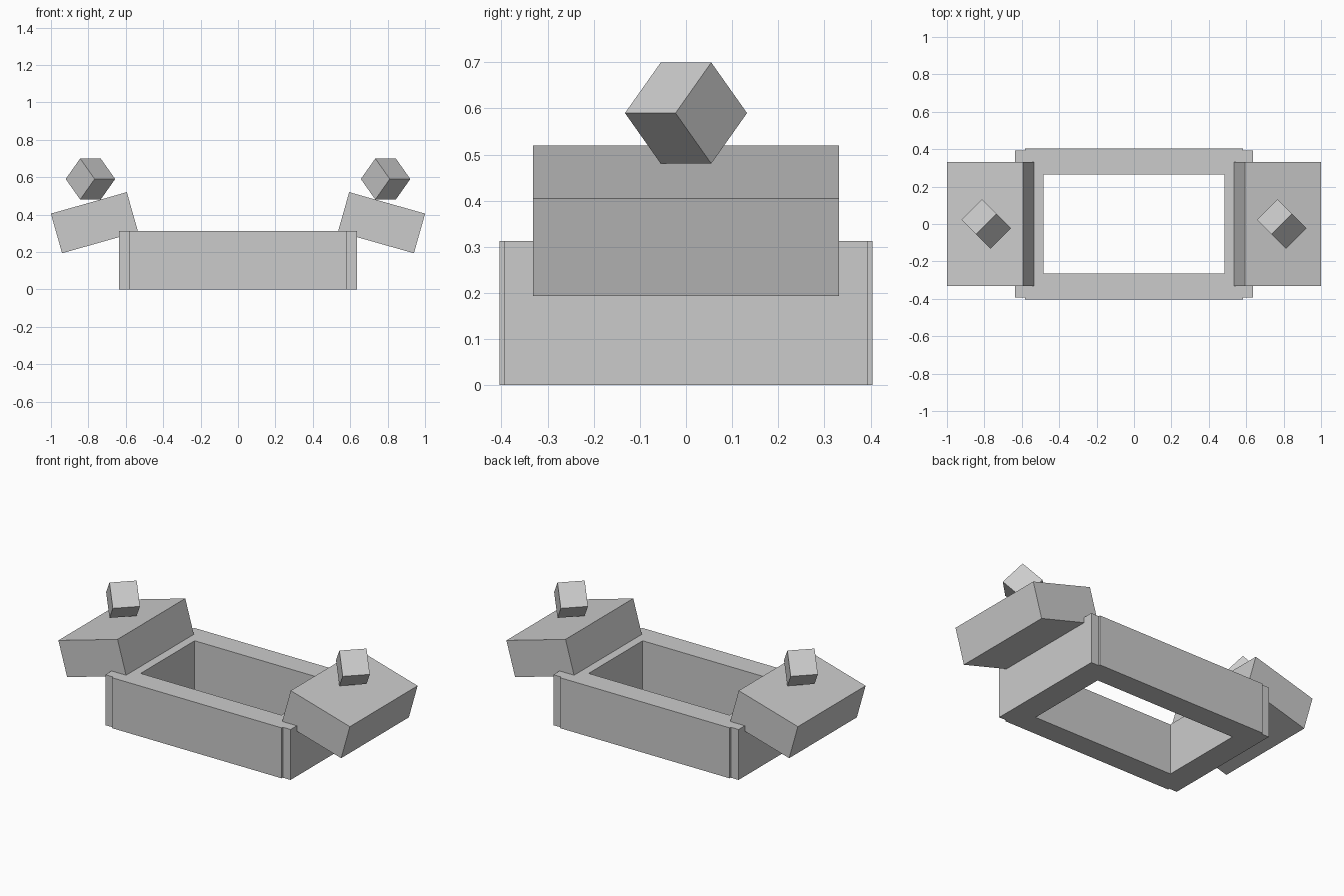
import bpy
from math import radians
from mathutils import Matrix

old = bpy.data.objects.get("Cube")
if old:
    bpy.data.objects.remove(old, do_unlink=True)

# Single plain grey
grey = bpy.data.materials.new("plain_grey")
grey.use_nodes = True
colour = (0.6, 0.6, 0.6, 1)
grey.diffuse_color = colour
grey.node_tree.nodes["Principled BSDF"].inputs["Base Color"].default_value = colour


def add_block(name, size, location, rotation):
    bpy.ops.mesh.primitive_cube_add(size=1, location=location, rotation=rotation)
    block = bpy.context.object
    block.name = block.data.name = name
    block.data.transform(Matrix.Diagonal((*size, 1)))
    block.data.materials.append(grey)
    return block


# Open frame: an outline with stepped corners around a rectangular opening
HEIGHT = 0.313
LONG_X, LONG_Y = 0.583, 0.404     # long walls
END_X, END_Y = 0.636, 0.393       # end walls
INNER_X, INNER_Y = 0.483, 0.265   # opening

outer = []
for sx, sy in ((1, 1), (-1, 1), (-1, -1), (1, -1)):
    corner = [(END_X, END_Y), (LONG_X, END_Y), (LONG_X, LONG_Y)]
    if sx != sy:
        corner.reverse()
    outer += [(sx * x, sy * y) for x, y in corner]
inner = [(sx * INNER_X, sy * INNER_Y)
         for sx, sy in ((1, 1), (-1, 1), (-1, -1), (1, -1))]

curve = bpy.data.curves.new("frame_outline", "CURVE")
curve.dimensions = "2D"
curve.fill_mode = "BOTH"
curve.extrude = HEIGHT / 2
for outline in (outer, inner):
    spline = curve.splines.new("POLY")
    spline.points.add(len(outline) - 1)
    for point, (x, y) in zip(spline.points, outline):
        point.co = (x, y, 0, 1)
    spline.use_cyclic_u = True

helper = bpy.data.objects.new("frame_outline", curve)
bpy.context.collection.objects.link(helper)
depsgraph = bpy.context.evaluated_depsgraph_get()
mesh = bpy.data.meshes.new_from_object(helper.evaluated_get(depsgraph))
bpy.data.objects.remove(helper, do_unlink=True)
mesh.transform(Matrix.Translation((0, 0, HEIGHT / 2)))
mesh.materials.clear()
mesh.materials.append(grey)
mesh.shade_flat()
frame = bpy.data.objects.new("frame", mesh)
bpy.context.collection.objects.link(frame)

# Tilted end blocks, each with a small cube balanced on one edge
for side, s in (("left", 1), ("right", -1)):
    add_block(side + "_end_block", (0.422, 0.664, 0.22),
              (s * 0.7675, 0, 0.3565), (0, s * radians(15.8), 0))
    add_block(side + "_small_cube", (0.155, 0.155, 0.155),
              (s * 0.789, 0, 0.59), (radians(45), 0, radians(45)))
